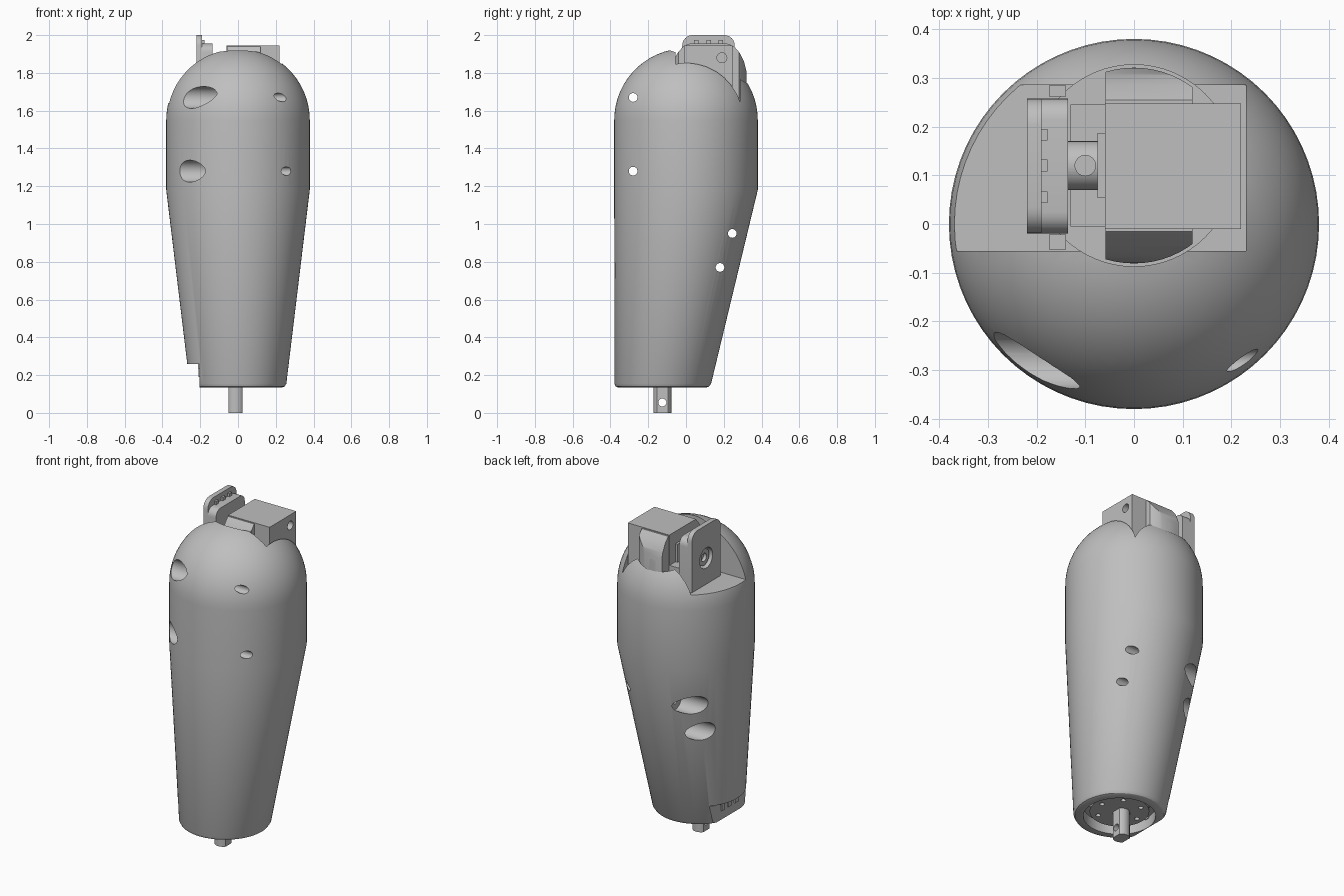
import bpy, bmesh
from math import sin, cos, pi, radians
from mathutils import Matrix, Vector

if "Cube" in bpy.data.objects:
    bpy.data.objects.remove(bpy.data.objects["Cube"])

GREY = bpy.data.materials.new("light_grey")
GREY.use_nodes = True
GREY.diffuse_color = (0.52, 0.52, 0.52, 1)
GREY.node_tree.nodes["Principled BSDF"].inputs["Base Color"].default_value = (0.52, 0.52, 0.52, 1)


def finish(name, bm):
    bmesh.ops.recalc_face_normals(bm, faces=bm.faces)
    mesh = bpy.data.meshes.new(name)
    bm.to_mesh(mesh)
    bm.free()
    mesh.materials.append(GREY)
    ob = bpy.data.objects.new(name, mesh)
    bpy.context.collection.objects.link(ob)
    return ob


def box(name, x, y, z):
    bm = bmesh.new()
    bmesh.ops.create_cube(bm, size=1)
    for v in bm.verts:
        for i, (lo, hi) in enumerate((x, y, z)):
            v.co[i] = lo if v.co[i] < 0 else hi
    return finish(name, bm)


def cylinder(name, start, end, r, sides=48):
    a, b = Vector(start), Vector(end)
    rot = (b - a).to_track_quat('Z', 'Y').to_matrix().to_4x4()
    bm = bmesh.new()
    bmesh.ops.create_cone(bm, cap_ends=True, segments=sides, radius1=r, radius2=r,
                          depth=(b - a).length, matrix=Matrix.Translation((a + b) / 2) @ rot)
    return finish(name, bm)


def prism(name, outline, x0, x1):
    """Extrude a (y, z) outline along x."""
    bm = bmesh.new()
    face = bm.faces.new([bm.verts.new((x0, y, z)) for y, z in outline])
    new = bmesh.ops.extrude_face_region(bm, geom=[face])["geom"]
    bmesh.ops.translate(bm, vec=(x1 - x0, 0, 0),
                        verts=[v for v in new if isinstance(v, bmesh.types.BMVert)])
    return finish(name, bm)


def loft(name, rings, sides=72):
    """Stack circles given as (z, radius, centre y)."""
    bm = bmesh.new()
    loops = [[bm.verts.new((r * cos(2 * pi * i / sides), cy + r * sin(2 * pi * i / sides), z))
              for i in range(sides)] for z, r, cy in rings]
    for a, b in zip(loops, loops[1:]):
        for i in range(sides):
            j = (i + 1) % sides
            bm.faces.new((a[i], a[j], b[j], b[i]))
    bm.faces.new(loops[0])
    bm.faces.new(loops[-1])
    return finish(name, bm)


def boolean(ob, tool, mode='DIFFERENCE'):
    bpy.context.view_layer.objects.active = ob
    mod = ob.modifiers.new("cut", 'BOOLEAN')
    mod.operation, mod.object, mod.solver = mode, tool, 'EXACT'
    bpy.ops.object.modifier_apply(modifier=mod.name)
    bpy.data.objects.remove(tool)


# Housing: tapered lower limb, straight band and dome
R, DOME_Z, BASE_Y = 0.38, 1.55, -0.125
rings = [(0.135, 0.235, BASE_Y), (0.14, 0.247, BASE_Y), (0.155, 0.256, BASE_Y + 0.002),
         (1.18, R, 0)]
rings += [(DOME_Z + R * sin(radians(a)), R * cos(radians(a)), 0) for a in range(0, 90, 6)]
rings.append((DOME_Z + R, 0.005, 0))
housing = loft("housing", rings)

# Pocket for the joint in the dome
FLOOR, CY = 1.64, 0.12
boolean(housing, box("cutter", (-0.6, 0.23), (-0.055, 0.285), (FLOOR, 2.3)))
boolean(housing, cylinder("cutter", (0, CY, 1.6), (0, CY, 2.3), 0.207, 64))

# Screw holes with counterbores on one side
for y, z in ((-0.28, 1.67), (-0.28, 1.28), (0.245, 0.95), (0.18, 0.77)):
    boolean(housing, cylinder("cutter", (-0.6, y, z), (0.6, y, z), 0.023, 32))
    boolean(housing, cylinder("cutter", (-0.6, y, z), (-0.1, y, z), 0.058, 40))

# Recess under the base and side notch
boolean(housing, cylinder("cutter", (0, BASE_Y, 0), (0, BASE_Y, 0.2), 0.2, 64))
boolean(housing, box("cutter", (-0.6, -0.203), (-0.6, 0.4), (0, 0.26)))

# Output disc with bolt holes
disc = cylinder("output_disc", (0, BASE_Y, 0.165), (0, BASE_Y, 0.205), 0.165, 64)
for k in range(6):
    x, y = 0.125 * cos(k * pi / 3), BASE_Y + 0.125 * sin(k * pi / 3)
    boolean(disc, cylinder("cutter", (x, y, 0.1), (x, y, 0.185), 0.014, 20))

# Output shaft with two flats and a cross hole
SX = -0.013
shaft = cylinder("output_shaft", (SX, BASE_Y, 0), (SX, BASE_Y, 0.19), 0.047)
boolean(shaft, box("cutter", (SX - 0.037, SX + 0.037), (-0.3, 0.1), (-0.1, 0.3)), 'INTERSECT')
boolean(shaft, cylinder("cutter", (-0.2, BASE_Y, 0.055), (0.2, BASE_Y, 0.055), 0.021, 32))

# Connector ribs in the notch
box("notch_plate", (-0.213, -0.195), (-0.22, -0.03), (0.235, 0.265))
for y in (-0.19, -0.125, -0.06):
    box("notch_rib", (-0.21, -0.195), (y - 0.015, y + 0.015), (0.19, 0.24))

# Joint motor block with a screw hole in its end
motor = box("motor_block", (-0.06, 0.22), (-0.01, 0.247), (1.6, 1.945))
boolean(motor, cylinder("cutter", (0.15, 0.19, 1.88), (0.4, 0.19, 1.88), 0.026, 32))

# Rounded cover around the motor
half = [(0.135, 1.94), (0.165, 1.905), (0.187, 1.86), (0.2, 1.81), (0.21, 1.6)]
outline = [(CY + y, z) for y, z in half] + [(CY - y, z) for y, z in reversed(half)]
cover = prism("motor_cover", outline, -0.058, 0.12)
boolean(cover, cylinder("cutter", (0, CY, 1.5), (0, CY, 2.2), 0.201, 64), 'INTERSECT')

# Lower motor step and joint axle
AZ = 1.80
box("motor_step", (-0.13, -0.06), (-0.005, 0.245), (1.6, 1.76))
box("axle_collar", (-0.075, -0.045), (0.053, 0.187), (1.7, 1.87))
axle = cylinder("joint_axle", (-0.205, CY, AZ), (-0.05, CY, AZ), 0.05)
boolean(axle, cylinder("cutter", (-0.1, CY, AZ), (-0.1, CY, 2), 0.021, 32))
boolean(axle, cylinder("cutter", (-0.3, CY, AZ), (-0.185, CY, AZ), 0.025, 32))


# Joint plates with rounded upper corners
def plate(name, x0, x1, top, r, lo=-0.02, hi=0.258):
    pts = [(lo, FLOOR - 0.02), (hi, FLOOR - 0.02)]
    for cy, start in ((hi - r, 0), (lo + r, 90)):
        pts += [(cy + r * cos(radians(start + a)), top - r + r * sin(radians(start + a)))
                for a in range(0, 91, 15)]
    ob = prism(name, pts, x0, x1)
    boolean(ob, cylinder("cutter", (-0.4, CY, AZ), (0.1, CY, AZ), 0.062, 40))
    return ob


plate("joint_plate", -0.22, -0.19, 2.0, 0.055)
plate("joint_plate_inner", -0.19, -0.135, 1.955, 0.045)
for y in (0.055, 0.12, 0.183):
    box("plate_peg", (-0.191, -0.178), (y - 0.012, y + 0.012), (1.94, 1.975))

# Guide tabs beside the plates
for y0, y1 in ((-0.052, -0.022), (0.262, 0.284)):
    box("guide_tab", (-0.175, -0.14), (y0, y1), (FLOOR - 0.01, 1.7))

# Smooth rounded faces, keep sharp edges
bpy.ops.object.select_all(action='DESELECT')
for ob in bpy.context.collection.objects:
    if ob.type == 'MESH' and ob.data.materials and ob.data.materials[0] == GREY:
        ob.select_set(True)
        bpy.context.view_layer.objects.active = ob
bpy.ops.object.shade_smooth_by_angle(angle=radians(25))
